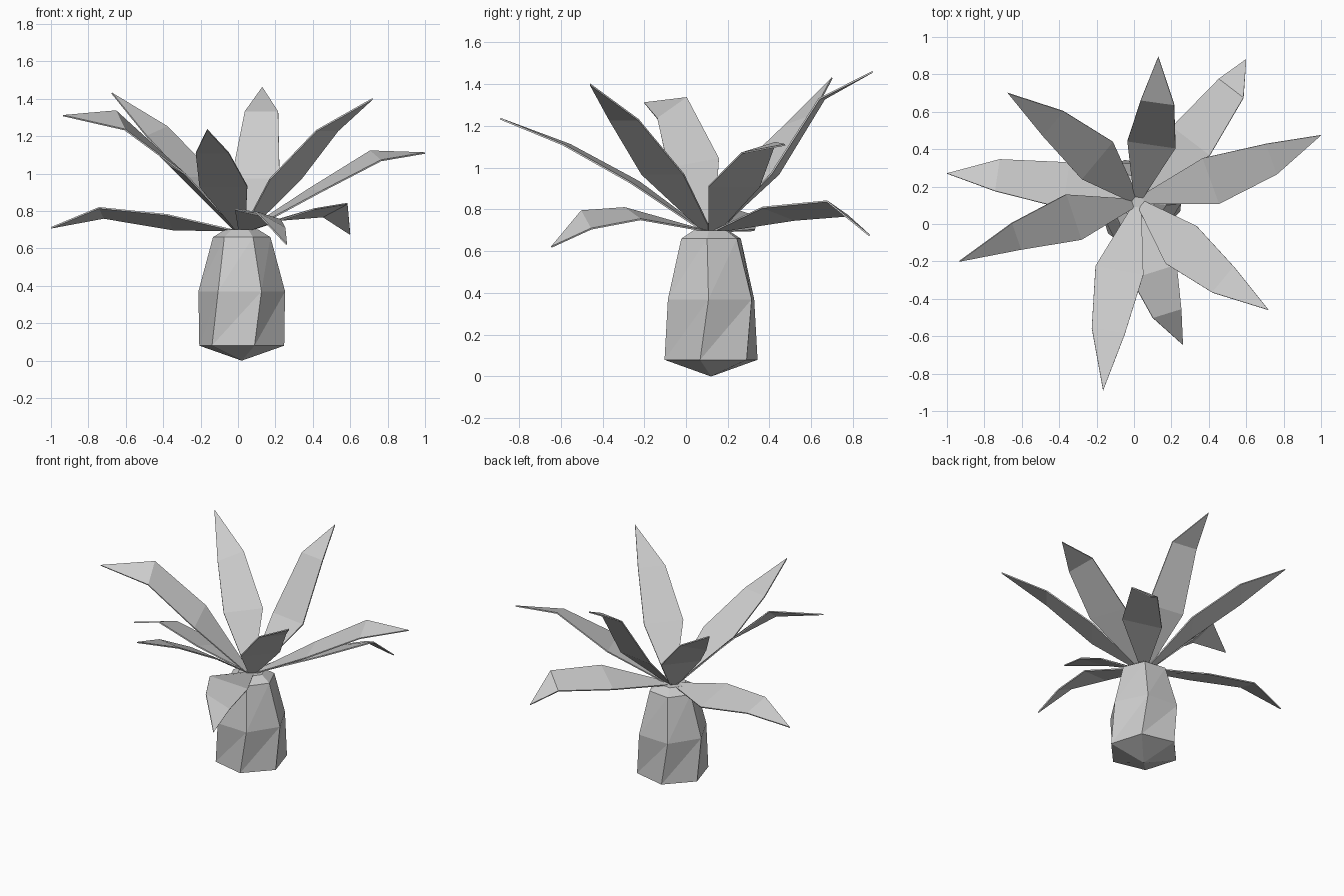
import bpy
import bmesh
from math import sin, cos, radians, sqrt
from mathutils import Vector

if "Cube" in bpy.data.objects:
    bpy.data.objects.remove(bpy.data.objects["Cube"])

CENTRE = Vector((0.02, 0.12, 0))


def finish(name, bm):
    bmesh.ops.recalc_face_normals(bm, faces=bm.faces)
    mesh = bpy.data.meshes.new(name)
    bm.to_mesh(mesh)
    bm.free()
    ob = bpy.data.objects.new(name, mesh)
    bpy.context.collection.objects.link(ob)
    return ob


# Six-sided pot, slightly twisted, with pointed underside: (radius, z, twist)
bm = bmesh.new()
rings = []
for r, z, twist in [(0.233, 0.08, -13), (0.232, 0.37, -3), (0.155, 0.66, -7), (0.09, 0.70, -7)]:
    rings.append([bm.verts.new(CENTRE + Vector((r * cos(radians(60 * i + twist)),
                                                r * sin(radians(60 * i + twist)), z)))
                  for i in range(6)])
for a, b in zip(rings, rings[1:]):
    for i in range(6):
        j = (i + 1) % 6
        bm.faces.new((a[i], a[j], b[j]))
        bm.faces.new((a[i], b[j], b[i]))
foot = bm.verts.new(CENTRE)
for i in range(6):
    bm.faces.new((foot, rings[0][(i + 1) % 6], rings[0][i]))
bm.faces.new(rings[-1])
finish("pot", bm)


# Leaf: narrow base, two wide rows, pointed tip; each row is (fraction, z, tilt)
def leaf(name, tip, low, high):
    tip = Vector(tip)
    run = Vector((tip.x, tip.y, 0)) - CENTRE
    left = Vector((-run.y, run.x, 0)).normalized()
    bm = bmesh.new()
    rows = []
    for (t, z, tilt), width, bow in [((0.03, 0.695, 0), 0.05, 0), (low, 0.26, 0.03), (high, 0.18, 0.03)]:
        mid = CENTRE + run * t - left * bow + Vector((0, 0, z))
        half = (left * sqrt(width ** 2 - tilt ** 2) + Vector((0, 0, tilt))) / 2
        rows.append((bm.verts.new(mid + half), bm.verts.new(mid - half)))
    for a, b in zip(rows, rows[1:]):
        bm.faces.new((a[0], a[1], b[1], b[0]))
    bm.faces.new((rows[-1][0], rows[-1][1], bm.verts.new(tip)))
    ob = finish(name, bm)
    mod = ob.modifiers.new("thickness", 'SOLIDIFY')
    mod.thickness = 0.008
    mod.offset = 0


# Rosette of nine leaves
leaves = [
    ((0.13, 0.895, 1.46), (0.40, 0.97, 0), (0.69, 1.33, 0)),
    ((0.60, 0.88, 0.675), (0.45, 0.78, -0.06), (0.82, 0.805, -0.07)),
    ((1.0, 0.475, 1.11), (0.39, 0.91, 0), (0.72, 1.095, 0.05)),
    ((0.72, -0.46, 1.40), (0.36, 0.97, 0), (0.68, 1.23, 0)),
    ((0.26, -0.645, 0.62), (0.48, 0.78, -0.055), (0.77, 0.75, -0.085)),
    ((-0.165, -0.89, 1.235), (0.37, 0.932, 0), (0.69, 1.11, 0)),
    ((-0.935, -0.20, 1.31), (0.35, 1.02, -0.045), (0.67, 1.285, -0.10)),
    ((-1.0, 0.27, 0.71), (0.38, 0.74, 0.08), (0.74, 0.79, 0.055)),
    ((-0.675, 0.70, 1.43), (0.34, 0.98, 0), (0.68, 1.225, -0.05)),
]
for n, spec in enumerate(leaves, 1):
    leaf(f"leaf_{n}", *spec)
